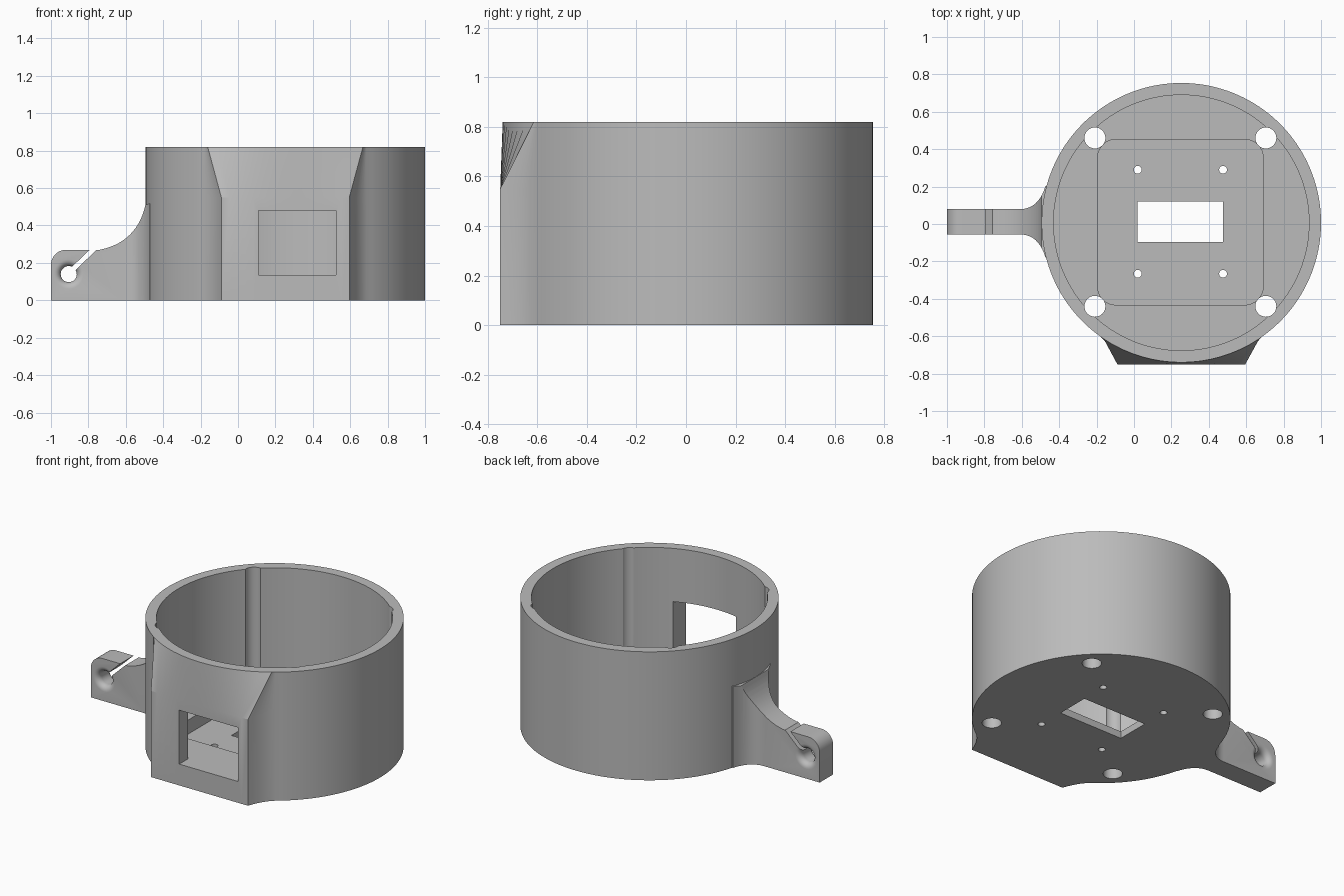
import bpy, bmesh
from math import cos, sin, sqrt, pi, radians

cube = bpy.data.objects.get("Cube")
if cube:
    bpy.data.objects.remove(cube, do_unlink=True)

CX, CY, R, H = 0.253, 0.007, 0.747, 0.82
ARM_Y, ARM_HALF = 0.012, 0.0675

grey = bpy.data.materials.new("mid_grey")
grey.use_nodes = True
grey.diffuse_color = (0.5, 0.5, 0.5, 1)
grey.node_tree.nodes["Principled BSDF"].inputs["Base Color"].default_value = (0.5, 0.5, 0.5, 1)


def loft(name, rings):
    """Closed solid through matching rings of 3D points."""
    bm = bmesh.new()
    rows = [[bm.verts.new(p) for p in ring] for ring in rings]
    n = len(rows[0])
    for a, b in zip(rows, rows[1:]):
        for i in range(n):
            j = (i + 1) % n
            bm.faces.new((a[i], a[j], b[j], b[i]))
    bm.faces.new(rows[0])
    bm.faces.new(rows[-1])
    bmesh.ops.recalc_face_normals(bm, faces=bm.faces)
    mesh = bpy.data.meshes.new(name)
    bm.to_mesh(mesh)
    bm.free()
    mesh.materials.append(grey)
    ob = bpy.data.objects.new(name, mesh)
    bpy.context.collection.objects.link(ob)
    return ob


def prism(name, pts, lo, hi, axis="z"):
    put = (lambda p, h: (p[0], p[1], h)) if axis == "z" else (lambda p, h: (p[0], h, p[1]))
    return loft(name, [[put(p, h) for p in pts] for h in (lo, hi)])


def arc(x, y, r, start, end, n):
    return [(x + r * cos(radians(start + (end - start) * i / n)),
             y + r * sin(radians(start + (end - start) * i / n))) for i in range(n + 1)]


def circle(x, y, r, n):
    return arc(x, y, r, 0, 360, n)[:-1]


def rect(x0, x1, y0, y1):
    return [(x0, y0), (x1, y0), (x1, y1), (x0, y1)]


def bezier(a, b, c, n):
    ts = [i / n for i in range(n + 1)]
    return [tuple((1 - t) ** 2 * p + 2 * t * (1 - t) * q + t * t * s
                  for p, q, s in zip(a, b, c)) for t in ts]


def combine(target, tool, operation):
    mod = target.modifiers.new("join", "BOOLEAN")
    mod.operation, mod.solver, mod.object = operation, "EXACT", tool
    bpy.context.view_layer.objects.active = target
    bpy.ops.object.modifier_apply(modifier=mod.name)
    bpy.data.objects.remove(tool, do_unlink=True)


# Round housing with a flat front pad that blends back into the rim
FLAT, JOIN, TOP = 0.342, 0.433, 0.415
edge_y = -sqrt(R * R - JOIN * JOIN)
side = bezier((-JOIN, edge_y), (-0.378, -0.655), (-FLAT, -0.757), 6)
flat = [(-FLAT + 2 * FLAT * i / 16, -0.757) for i in range(1, 16)]
pad = side + flat + [(-x, y) for x, y in reversed(side)]
swing = 35.42
wall = arc(0, 0, R, -90 + swing, 270 - swing, 120)[1:-1]


def rim_point(x):
    if abs(x) <= FLAT + 1e-6:
        tx = x * TOP / FLAT
    else:
        tx = (TOP + (abs(x) - FLAT) / (JOIN - FLAT) * (JOIN - TOP)) * (1 if x > 0 else -1)
    return tx, -sqrt(R * R - tx * tx)


low = pad + wall
high = [rim_point(x) for x, y in pad] + wall
housing = loft("ring_housing", [[(CX + x, CY + y, z) for x, y in ring]
                                for ring, z in ((low, 0), (low, 0.55), (high, H))])

# Clamp arm: side profile intersected with a flared plan
profile = [(-0.44, 0), (-1, 0)] + arc(-0.92, 0.19, 0.08, 180, 90, 8)
profile += bezier((-0.74, 0.27), (-0.54, 0.31), (-0.495, 0.51), 14) + [(-0.44, 0.53)]
arm = prism("clamp_arm", profile, -0.4, 0.4, "y")
flare = bezier((-0.61, ARM_HALF), (-0.51, ARM_HALF), (-0.474, 0.19), 10)
half = [(-1.1, ARM_HALF)] + flare + [(-0.42, 0.19)]
plan = [(x, ARM_Y + y) for x, y in half] + [(x, ARM_Y - y) for x, y in reversed(half)]
combine(arm, prism("arm_plan", plan, -0.1, 0.7), "INTERSECT")

# Arm slot and cable hole with rounded lips
wx, wz = 0.009, 0.009
slot = [(-0.905 - wx, 0.145 + wz), (-0.905 + wx, 0.145 - wz),
        (-0.72 + wx, 0.322 - wz), (-0.72 - wx, 0.322 + wz)]
combine(arm, prism("slot_cutter", slot, -0.3, 0.3, "y"), "DIFFERENCE")
lip = 0.036
steps = [(ARM_HALF - lip * (1 - sin(a)), 0.043 + lip * (1 - cos(a)))
         for a in [i * pi / 12 for i in range(7)]]
steps.append((ARM_HALF + 0.02, 0.043 + lip))
stations = [(-d, r) for d, r in reversed(steps)] + steps
combine(arm, loft("hole_cutter", [[(x, ARM_Y + d, z) for x, z in circle(-0.905, 0.14, r, 32)]
                                  for d, r in stations]), "DIFFERENCE")
combine(housing, arm, "UNION")

# Inner bore and rounded square floor pocket
combine(housing, prism("bore", circle(CX, CY, 0.683, 128), 0.135, 1), "DIFFERENCE")
c, cr = 0.343, 0.1
pocket = []
for k, (sx, sy) in enumerate(((1, 1), (-1, 1), (-1, -1), (1, -1))):
    pocket += arc(0.248 + sx * c, 0.01 + sy * c, cr, 90 * k, 90 * k + 90, 8)
combine(housing, prism("pocket", pocket, 0.045, 0.3), "DIFFERENCE")

# Floor opening, front window
combine(housing, prism("floor_slot", rect(0.02, 0.475, -0.095, 0.12), -0.1, 0.2), "DIFFERENCE")
combine(housing, prism("window", rect(0.11, 0.525, 0.136, 0.48), -0.9, -0.52, "y"), "DIFFERENCE")

# Corner bolt channels and small screw holes
for sx in (-1, 1):
    for sy in (-1, 1):
        bolt = circle(0.248 + sx * 0.457, 0.01 + sy * 0.45, 0.056, 32)
        combine(housing, prism("bolt_channel", bolt, -0.1, 1), "DIFFERENCE")
        screw = circle(0.248 + sx * 0.228, 0.012 + sy * 0.278, 0.021, 20)
        combine(housing, prism("screw_hole", screw, -0.1, 0.2), "DIFFERENCE")

# Smooth walls, crisp edges
bpy.ops.object.select_all(action="DESELECT")
housing.select_set(True)
bpy.context.view_layer.objects.active = housing
bpy.ops.object.shade_smooth_by_angle(angle=radians(25))
